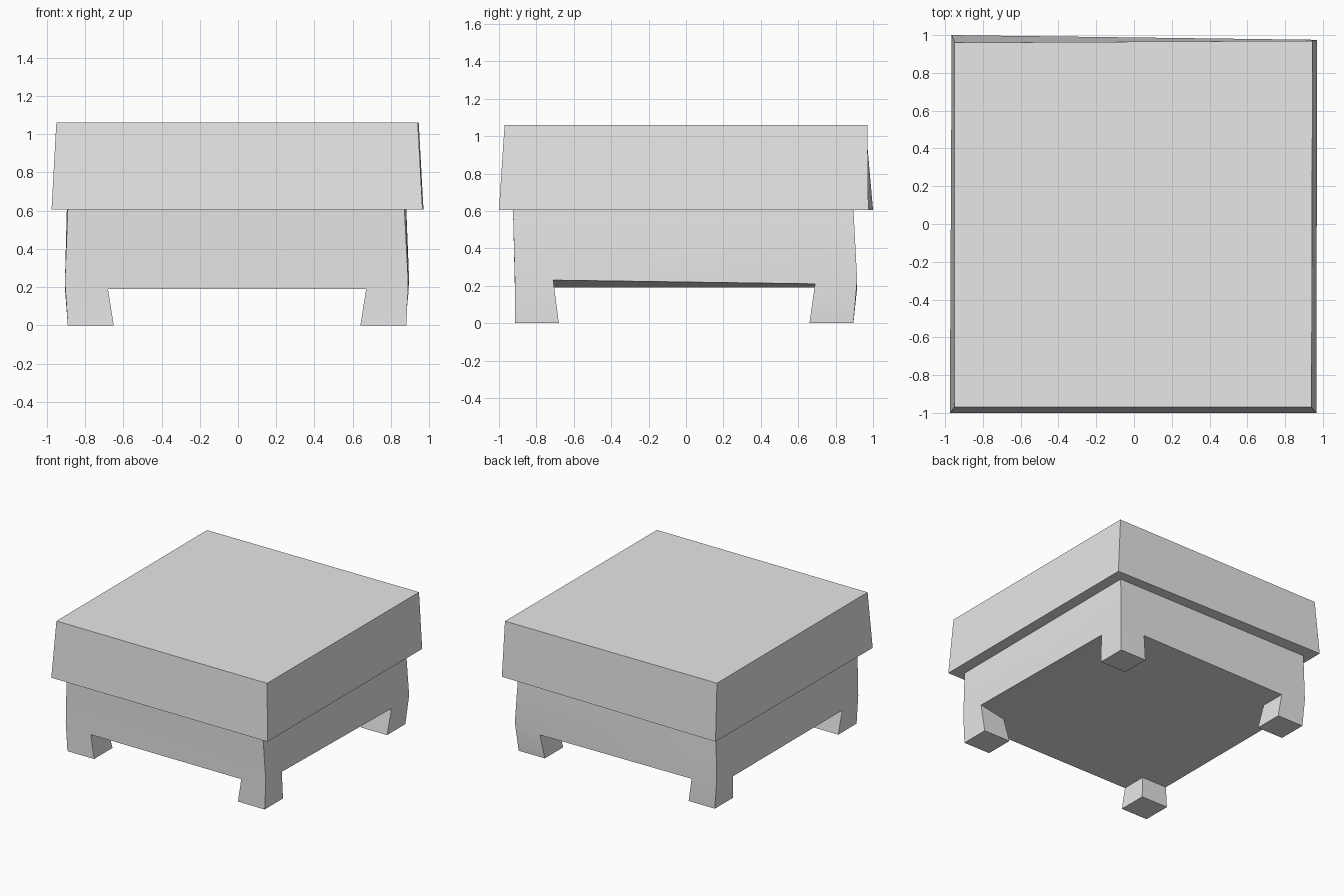
import bpy
import bmesh
import math

if "Cube" in bpy.data.objects:
    bpy.data.objects.remove(bpy.data.objects["Cube"], do_unlink=True)

grey = bpy.data.materials.new("light_grey")
grey.use_nodes = True
grey.diffuse_color = (0.8, 0.8, 0.8, 1)
grey.node_tree.nodes["Principled BSDF"].inputs["Base Color"].default_value = (0.8, 0.8, 0.8, 1)


def finish(bm, name):
    bmesh.ops.recalc_face_normals(bm, faces=bm.faces)
    mesh = bpy.data.meshes.new(name)
    bm.to_mesh(mesh)
    bm.free()
    mesh.materials.append(grey)
    obj = bpy.data.objects.new(name, mesh)
    bpy.context.collection.objects.link(obj)
    bpy.ops.object.select_all(action="DESELECT")
    obj.select_set(True)
    bpy.context.view_layer.objects.active = obj
    bpy.ops.object.shade_smooth_by_angle(angle=math.radians(30))


def ring(bm, corners, z):
    return [bm.verts.new((x, y, z)) for x, y in corners]


# Lid: a slightly crooked slab that tapers upwards
bm = bmesh.new()
low = ring(bm, [(-0.975, -1), (0.965, -1), (0.97, 0.975), (-0.965, 1)], 0.605)
high = ring(bm, [(-0.95, -0.97), (0.94, -0.97), (0.945, 0.97), (-0.95, 0.96)], 1.06)
bm.faces.new(low)
bm.faces.new(high)
for k in range(4):
    n = (k + 1) % 4
    bm.faces.new((low[k], low[n], high[n], high[k]))
finish(bm, "lid")

# Body: corners run counter-clockwise from the front at -x
bm = bmesh.new()
top = ring(bm, [(-0.89, -0.925), (0.87, -0.925), (0.88, 0.895), (-0.895, 0.895)], 0.61)
mid = ring(bm, [(-0.905, -0.915), (0.89, -0.915), (0.895, 0.915), (-0.905, 0.9)], 0.23)
sole = ring(bm, [(-0.89, -0.915), (0.88, -0.915), (0.875, 0.895), (-0.885, 0.895)], 0)
inner = ring(bm, [(-0.68, -0.71), (0.67, -0.71), (0.67, 0.69), (-0.68, 0.69)], 0.19)
sole_in = ring(bm, [(-0.65, -0.68), (0.64, -0.68), (0.64, 0.66), (-0.65, 0.66)], 0)


def between(outer, inside, along_x, z):
    x, y = (inside.co.x, outer.co.y) if along_x else (outer.co.x, inside.co.y)
    return bm.verts.new((x, y, z))


# Points where each foot meets the wall after it and the wall before it
after_z = [0.19, 0.23, 0.19, 0.19]
before_z = [0.19, 0.19, 0.21, 0.19]
after, before, sole_after, sole_before = [], [], [], []
for k in range(4):
    along = k % 2 == 0
    after.append(between(mid[k], inner[k], along, after_z[k]))
    before.append(between(mid[k], inner[k], not along, before_z[k]))
    sole_after.append(between(sole[k], sole_in[k], along, 0))
    sole_before.append(between(sole[k], sole_in[k], not along, 0))

bm.faces.new(top)
bm.faces.new(inner)
for k in range(4):
    n = (k + 1) % 4
    # Wall and underside strip
    bm.faces.new((top[k], top[n], mid[n], before[n], after[k], mid[k]))
    bm.faces.new((after[k], before[n], inner[n], inner[k]))
    # Foot with splayed inner sides
    upper = (mid[k], after[k], inner[k], before[k])
    lower = (sole[k], sole_after[k], sole_in[k], sole_before[k])
    bm.faces.new(lower)
    for i in range(4):
        j = (i + 1) % 4
        bm.faces.new((upper[i], upper[j], lower[j], lower[i]))
finish(bm, "body_with_feet")
